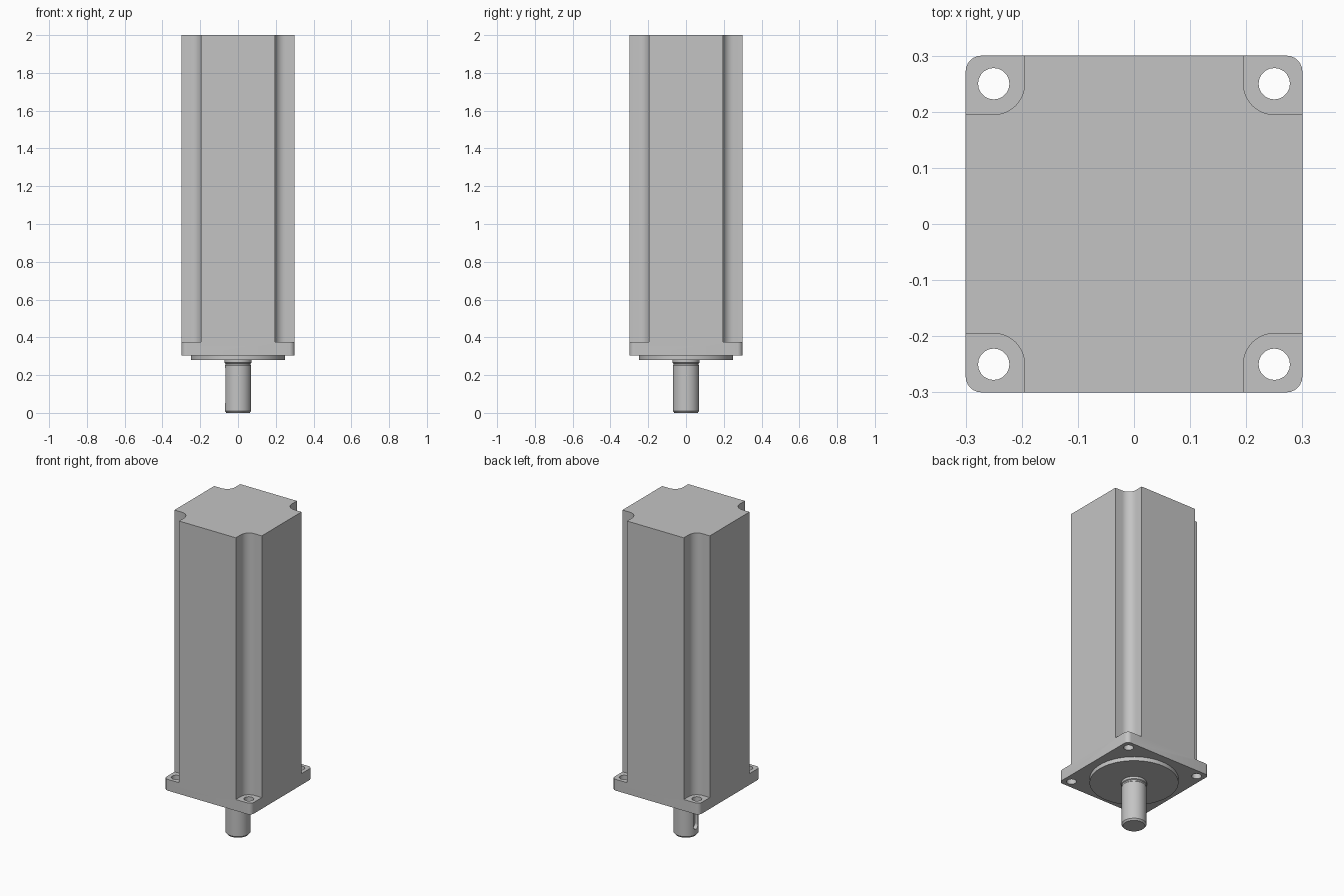
import bpy, bmesh, math
from mathutils import Matrix, Vector

if "Cube" in bpy.data.objects:
    bpy.data.objects.remove(bpy.data.objects["Cube"], do_unlink=True)

grey = bpy.data.materials.new("motor_grey")
grey.use_nodes = True
tone = (0.55, 0.55, 0.55, 1)
grey.diffuse_color = tone
grey.node_tree.nodes["Principled BSDF"].inputs["Base Color"].default_value = tone


def arc(cx, cy, r, start, end, steps):
    angles = [math.radians(start + (end - start) * i / steps) for i in range(steps + 1)]
    return [(cx + r * math.cos(a), cy + r * math.sin(a)) for a in angles]


def circle(cx, cy, r, steps):
    return arc(cx, cy, r, 0, 360, steps)[:-1]


def add_object(name, bm):
    bmesh.ops.recalc_face_normals(bm, faces=bm.faces)
    mesh = bpy.data.meshes.new(name)
    bm.to_mesh(mesh)
    bm.free()
    mesh.materials.append(grey)
    obj = bpy.data.objects.new(name, mesh)
    bpy.context.collection.objects.link(obj)
    return obj


def prism(name, outlines, z0, z1, turn=Matrix()):
    bm = bmesh.new()
    for outline in outlines:
        face = bm.faces.new([bm.verts.new((x, y, z0)) for x, y in outline])
        top = bmesh.ops.extrude_face_region(bm, geom=[face])["geom"]
        verts = [v for v in top if isinstance(v, bmesh.types.BMVert)]
        bmesh.ops.translate(bm, verts=verts, vec=Vector((0, 0, z1 - z0)))
    bm.transform(turn)
    return add_object(name, bm)


def lathe(name, profile, steps):
    bm = bmesh.new()
    verts = [bm.verts.new((r, 0, z)) for r, z in profile]
    edges = [bm.edges.new(pair) for pair in zip(verts, verts[1:])]
    bmesh.ops.spin(bm, geom=verts + edges, cent=(0, 0, 0), axis=(0, 0, 1),
                   angle=math.tau, steps=steps)
    bmesh.ops.remove_doubles(bm, verts=bm.verts, dist=0.0001)
    return add_object(name, bm)


def cut(obj, cutter):
    mod = obj.modifiers.new("cut", 'BOOLEAN')
    mod.operation, mod.solver, mod.object = 'DIFFERENCE', 'EXACT', cutter
    bpy.context.view_layer.objects.active = obj
    bpy.ops.object.modifier_apply(modifier=mod.name)
    bpy.data.objects.remove(cutter, do_unlink=True)


def smooth(obj):
    bpy.ops.object.select_all(action='DESELECT')
    obj.select_set(True)
    bpy.context.view_layer.objects.active = obj
    bpy.ops.object.shade_smooth_by_angle(angle=math.radians(30))


half, corner, hole_at = 0.3, 0.028, 0.25
flange_bottom, flange_top = 0.305, 0.375
signs = [(1, 1), (-1, 1), (-1, -1), (1, -1)]

# Housing and flange in one block with rounded corners
outline = []
for i, (sx, sy) in enumerate(signs):
    outline += arc(sx * (half - corner), sy * (half - corner), corner, 90 * i, 90 * i + 90, 6)
housing = prism("housing", [outline], flange_bottom, 2)

# Corner channels above the flange
channel = arc(hole_at, hole_at, 0.055, 180, 270, 8) + [(0.4, 0.195), (0.4, 0.4), (0.195, 0.4)]
channels = [[(sx * x, sy * y) for x, y in channel] for sx, sy in signs]
cut(housing, prism("channel_cutter", channels, flange_top, 2.1))

# Mounting holes through the flange
holes = [circle(sx * hole_at, sy * hole_at, 0.028, 20) for sx, sy in signs]
cut(housing, prism("hole_cutter", holes, 0.2, 0.5))
smooth(housing)

# Round locating plate under the flange
plate = lathe("locating_plate", [(0, 0.28), (0.25, 0.28), (0.25, 0.306), (0, 0.306)], 64)
smooth(plate)

# Shaft with chamfered tip and a collar
shaft = lathe("shaft", [(0, 0), (0.062, 0), (0.07, 0.01), (0.07, 0.25), (0.067, 0.254),
                        (0.067, 0.262), (0.072, 0.266), (0.072, 0.281), (0, 0.281)], 40)

# Keyway with round ends on the right side of the shaft
slot = arc(0.225, 0, 0.022, -90, 90, 8) + arc(0.065, 0, 0.022, 90, 270, 8)
turn = Matrix.Rotation(math.radians(-90), 4, 'Y')
cut(shaft, prism("keyway_cutter", [slot], 0.045, 0.1, turn))
smooth(shaft)
